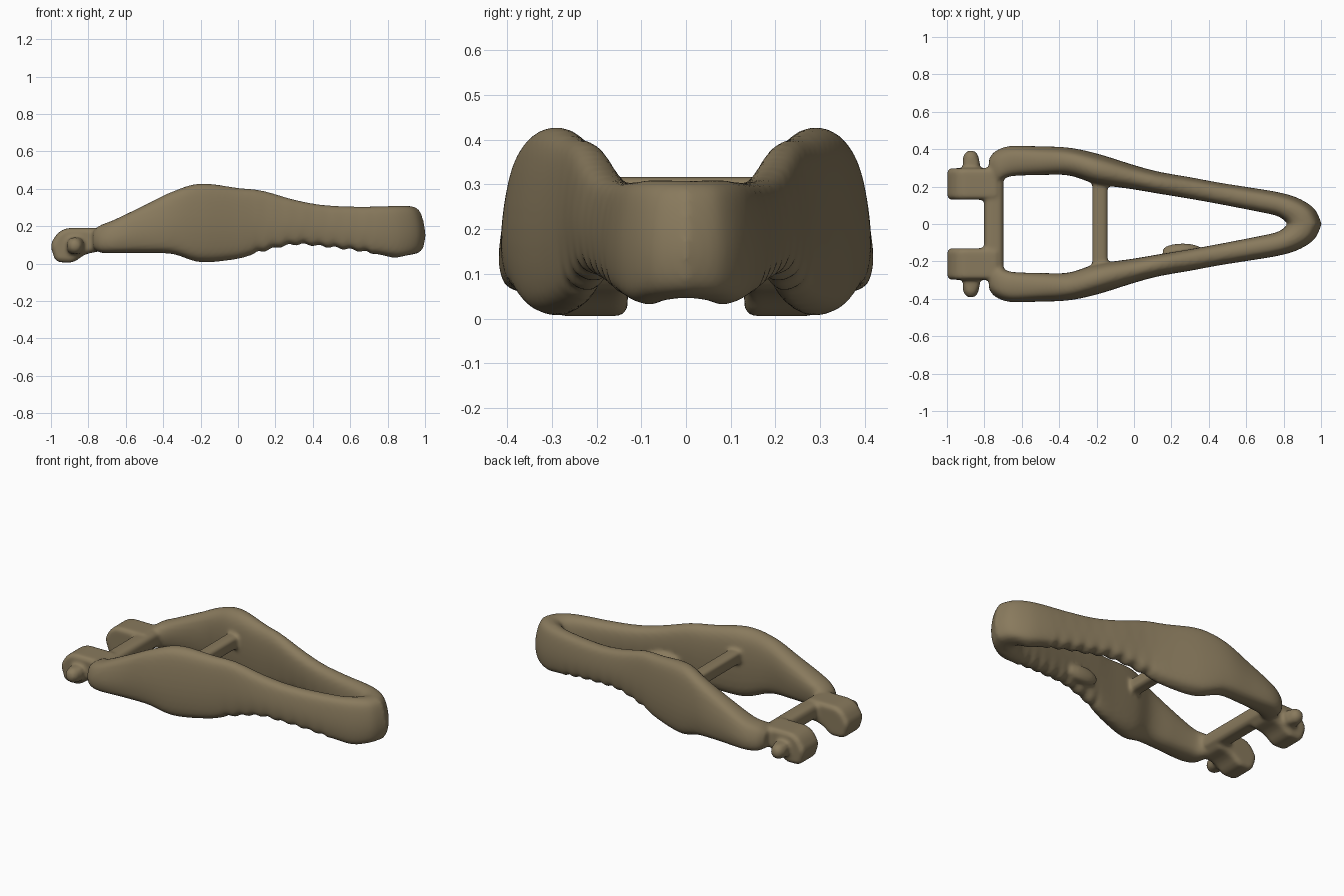
import bpy, bmesh, math
from mathutils import Vector

if "Cube" in bpy.data.objects:
    bpy.data.objects.remove(bpy.data.objects["Cube"])

mat = bpy.data.materials.new("tan_bone")
mat.diffuse_color = (0.25, 0.195, 0.11, 1)
mat.use_nodes = True
mat.node_tree.nodes["Principled BSDF"].inputs["Base Color"].default_value = mat.diffuse_color
parts = []


def add_part(name, bm):
    bmesh.ops.recalc_face_normals(bm, faces=bm.faces)
    me = bpy.data.meshes.new(name)
    bm.to_mesh(me)
    bm.free()
    ob = bpy.data.objects.new(name, me)
    bpy.context.collection.objects.link(ob)
    parts.append(ob)
    return ob


def spline(pts, n, closed=False):
    """Catmull-Rom resampling of tuples of any length."""
    out, m = [], len(pts)
    get = (lambda i: pts[i % m]) if closed else (lambda i: pts[max(0, min(m - 1, i))])
    for i in range(m if closed else m - 1):
        a, b, c, d = (get(i + k) for k in (-1, 0, 1, 2))
        for j in range(n):
            t = j / n
            out.append(tuple(0.5 * (2*q + (r-p)*t + (2*p-5*q+4*r-s)*t*t + (3*q-p-3*r+s)*t**3)
                             for p, q, r, s in zip(a, b, c, d)))
    if not closed:
        out.append(pts[-1])
    return out


# Jaw frame: outer x, y, inner x, y, bottom z, top z along one arm to the tip
stations = [
    (-.775, .35, -.775, .25, .085, .175), (-.74, .39, -.73, .225, .06, .205),
    (-.66, .417, -.66, .255, .058, .235), (-.5, .415, -.5, .262, .06, .312),
    (-.35, .408, -.35, .26, .055, .385), (-.2, .377, -.2, .215, .013, .428),
    (0, .315, 0, .185, .03, .405), (.13, .28, .13, .163, .07, .39),
    (.3, .25, .3, .135, .105, .342), (.45, .222, .45, .108, .095, .314),
    (.62, .195, .62, .075, .075, .305), (.77, .17, .75, .048, .05, .306),
    (.88, .137, .79, .03, .035, .309), (.965, .08, .81, .015, .045, .309),
    (1.003, 0, .82, 0, .05, .308)]
section = [(.5, 1), (.2, .93), (.05, .68), (0, .36), (.09, .09), (.35, 0),
           (.65, 0), (.9, .14), (1, .5), (.96, .8), (.8, .95)]
half = spline(stations, 8)
path = half + [(a, -b, c, -d, e, f) for a, b, c, d, e, f in reversed(half[:-1])]
ring_uv = spline(section, 3, True)
bm = bmesh.new()
rings = []
for ox, oy, ix, iy, zb, zt in path:
    # gum-line ripples along the lower edge
    if .08 < ox < .72:
        zb += .008 * math.sin(2 * math.pi * ox / .083)
    rings.append([bm.verts.new((ox + (ix-ox)*u, oy + (iy-oy)*u, zb + (zt-zb)*v))
                  for u, v in ring_uv])
n = len(ring_uv)
for r, s in zip(rings, rings[1:]):
    for i in range(n):
        bm.faces.new((r[i], r[(i+1) % n], s[(i+1) % n], s[i]))
bm.faces.new(rings[0])
bm.faces.new(rings[-1])
jaw = add_part("jaw_frame", bm)


def box(name, lo, hi, bev):
    bm = bmesh.new()
    bmesh.ops.create_cube(bm, size=1)
    lo, hi = Vector(lo), Vector(hi)
    for v in bm.verts:
        v.co = (lo + hi) / 2 + Vector(a * b for a, b in zip(v.co, hi - lo))
    bmesh.ops.bevel(bm, geom=bm.edges[:], offset=bev, segments=3, profile=.5, affect='EDGES')
    add_part(name, bm)


def ball(name, c, r):
    bm = bmesh.new()
    bmesh.ops.create_uvsphere(bm, u_segments=24, v_segments=14, radius=1)
    for v in bm.verts:
        v.co = Vector(c) + Vector(a * b for a, b in zip(v.co, r))
    add_part(name, bm)


# Cross bars
box("middle_bar", (-.222, -.25, .235), (-.142, .25, .317), .02)
box("rear_bar", (-.802, -.3, .085), (-.698, .3, .182), .03)
# Small ridge inside one arm
ball("inner_ridge", (.26, -.142, .16), (.11, .038, .05))

# Hinge knuckles with side pins
hub = [(-1.005, .1), (-.975, .008), (-.88, .004), (-.82, .05), (-.72, .07),
       (-.72, .19), (-.92, .19), (-.965, .165)]
for s in (1, -1):
    bm = bmesh.new()
    f = bm.faces.new([bm.verts.new((x, s * .13, z)) for x, z in hub])
    g = bmesh.ops.extrude_face_region(bm, geom=[f])["geom"]
    for v in g:
        if isinstance(v, bmesh.types.BMVert):
            v.co.y = s * .298
    bmesh.ops.bevel(bm, geom=bm.edges[:], offset=.024, segments=3, profile=.5, affect='EDGES')
    add_part("hinge_knuckle", bm)
    box("hinge_pin", (-.915, min(s*.24, s*.36), .05), (-.825, max(s*.24, s*.36), .14), .03)
    ball("pin_tip", (-.872, s * .345, .095), (.044, .05, .046))

# Fuse all parts into one smooth sculpted body
bpy.ops.object.select_all(action='DESELECT')
for ob in parts:
    ob.select_set(True)
bpy.context.view_layer.objects.active = jaw
bpy.ops.object.join()
m = jaw.modifiers.new("fuse", 'REMESH')
m.mode = 'VOXEL'
m.voxel_size = .011
m.use_smooth_shade = True
m = jaw.modifiers.new("soften", 'SMOOTH')
m.factor = .5
m.iterations = 5
jaw.data.materials.clear()
jaw.data.materials.append(mat)
